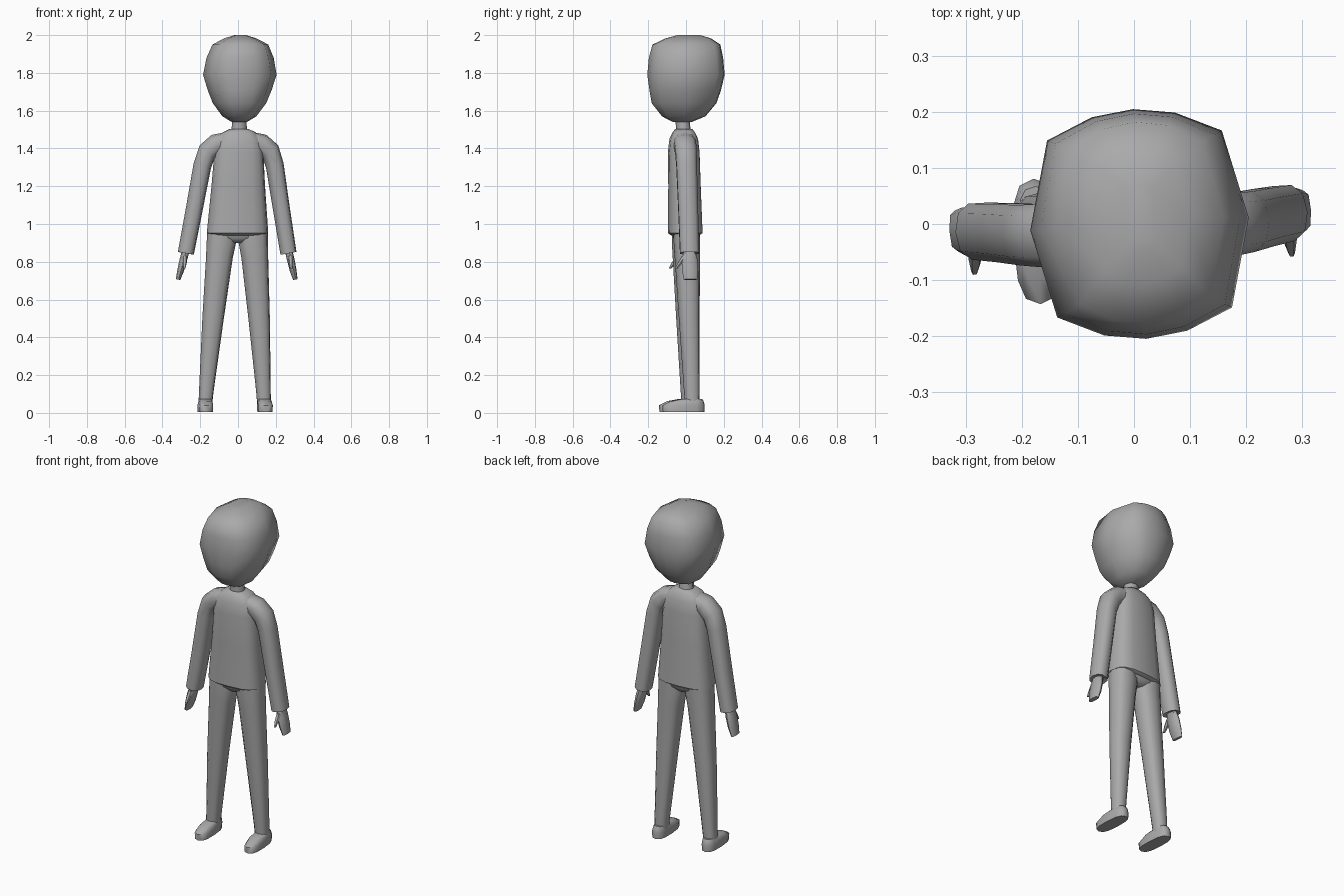
import bpy, bmesh, math
from mathutils import Matrix, Vector

grey = bpy.data.materials.new("plain_grey")
grey.diffuse_color = (0.4, 0.4, 0.4, 1)

TURN = Matrix.Rotation(math.radians(3.3), 3, 'Z')


def pose(p):
    """Turn the figure slightly and lean it a touch to one side."""
    q = TURN @ p
    q.x += -0.017 + 0.015 * q.z
    return q


def section(n, power):
    """Unit cross-section: a rounded box with n sides."""
    pts = []
    for i in range(n):
        a = 2 * math.pi * i / n
        c, s = math.cos(a), math.sin(a)
        pts.append((math.copysign(abs(c) ** power, c), math.copysign(abs(s) ** power, s)))
    return pts


def loft(name, rings, shape, side=1, angle=50):
    """Skin rings of (x, y, z, half width, half depth, tilt in degrees)."""
    bm = bmesh.new()
    rows = []
    for x, y, z, rx, ry, tilt in rings:
        t = math.radians(tilt)
        rows.append([bm.verts.new(pose(Vector((
            side * (x + u * rx * math.cos(t)), y + v * ry, z + u * rx * math.sin(t)))))
            for u, v in shape])
    n = len(shape)
    for a, b in zip(rows, rows[1:]):
        for i in range(n):
            bm.faces.new((a[i], a[(i + 1) % n], b[(i + 1) % n], b[i]))
    bm.faces.new(rows[0])
    bm.faces.new(rows[-1])
    bmesh.ops.recalc_face_normals(bm, faces=bm.faces)
    mesh = bpy.data.meshes.new(name)
    bm.to_mesh(mesh)
    bm.free()
    mesh.materials.append(grey)
    ob = bpy.data.objects.new(name, mesh)
    bpy.context.collection.objects.link(ob)
    bpy.ops.object.select_all(action='DESELECT')
    ob.select_set(True)
    bpy.context.view_layer.objects.active = ob
    bpy.ops.object.shade_smooth_by_angle(angle=math.radians(angle))
    return ob


# Head: a faceted egg, boxy when seen from above
quarter = [(1, 0), (0.8, 0.77), (0.38, 0.95)]
head_shape = (quarter + [(0, 1)] + [(-u, v) for u, v in quarter[::-1]]
              + [(-u, -v) for u, v in quarter[1:]] + [(0, -1)]
              + [(u, -v) for u, v in quarter[:0:-1]])
loft("head", [(0, -0.02, 1.54, 0.04, 0.05, 0), (0, -0.012, 1.57, 0.09, 0.115, 0),
              (0, -0.01, 1.64, 0.142, 0.172, 0), (0, -0.004, 1.71, 0.17, 0.19, 0),
              (0, 0, 1.79, 0.195, 0.205, 0), (0, 0, 1.88, 0.178, 0.197, 0),
              (0, 0.002, 1.95, 0.148, 0.18, 0), (0, 0.012, 1.983, 0.085, 0.12, 0),
              (0, 0.015, 2.0, 0.03, 0.06, 0)], head_shape, angle=70)

# Neck and torso
loft("neck", [(0, -0.01, 1.47, 0.05, 0.045, 0), (0, -0.015, 1.51, 0.04, 0.038, 0),
              (0, -0.02, 1.57, 0.038, 0.038, 0)], section(8, 0.9))
loft("torso", [(0, -0.005, 0.94, 0.13, 0.075, 0), (0, -0.004, 0.952, 0.163, 0.092, 0),
               (0, -0.008, 1.2, 0.142, 0.086, 0), (0, -0.012, 1.38, 0.13, 0.084, 0),
               (0, -0.012, 1.45, 0.118, 0.076, 0), (0, -0.012, 1.485, 0.088, 0.06, 0),
               (0, -0.012, 1.503, 0.05, 0.045, 0)], section(16, 0.7))
loft("hips", [(0, 0, 0.9, 0.06, 0.045, 0), (0, 0, 0.925, 0.12, 0.068, 0),
              (0, 0, 0.98, 0.155, 0.076, 0)], section(16, 0.75))

for label, s in (("right", 1), ("left", -1)):
    # Tapering trouser leg
    loft(label + "_leg", [(0.156, 0.024, 0.04, 0.036, 0.038, 0),
                          (0.151, 0.022, 0.12, 0.039, 0.042, 0),
                          (0.122, 0.01, 0.5, 0.057, 0.055, 0),
                          (0.094, 0.002, 0.82, 0.071, 0.067, 0),
                          (0.085, 0, 0.9, 0.078, 0.07, 0),
                          (0.085, 0, 0.97, 0.075, 0.071, 0)], section(12, 0.8), s)
    # Shoe: flat sole with a low toe
    sole = section(12, 0.72)
    shoe = loft(label + "_shoe", [(0.158, -0.022, 0.004, 0.04, 0.11, 0),
                                  (0.158, -0.022, 0.04, 0.042, 0.112, 0),
                                  (0.157, -0.004, 0.062, 0.037, 0.088, 0),
                                  (0.156, 0.024, 0.074, 0.03, 0.052, 0)], sole, s)
    # Sleeve curving out of the shoulder
    loft(label + "_arm", [(0.06, -0.012, 1.438, 0.05, 0.058, 80),
                          (0.12, -0.012, 1.424, 0.054, 0.06, 62),
                          (0.168, -0.01, 1.382, 0.053, 0.058, 40),
                          (0.192, -0.008, 1.31, 0.048, 0.056, 16),
                          (0.231, -0.002, 1.08, 0.045, 0.054, 10),
                          (0.272, 0.003, 0.845, 0.043, 0.052, 10),
                          (0.272, 0.003, 0.85, 0.028, 0.04, 10)], section(10, 0.8), s)
    # Flat mitten hand with a small thumb at the front
    loft(label + "_hand", [(0.272, 0.003, 0.86, 0.02, 0.03, 10),
                           (0.285, 0.003, 0.81, 0.02, 0.042, 12),
                           (0.298, 0.004, 0.755, 0.018, 0.043, 12),
                           (0.311, 0.006, 0.706, 0.012, 0.036, 12)], section(8, 0.75), s)
    loft(label + "_thumb", [(0.28, -0.022, 0.83, 0.014, 0.018, 0),
                            (0.281, -0.046, 0.795, 0.012, 0.015, 0),
                            (0.283, -0.068, 0.765, 0.006, 0.007, 0)], section(6, 0.9), s)
